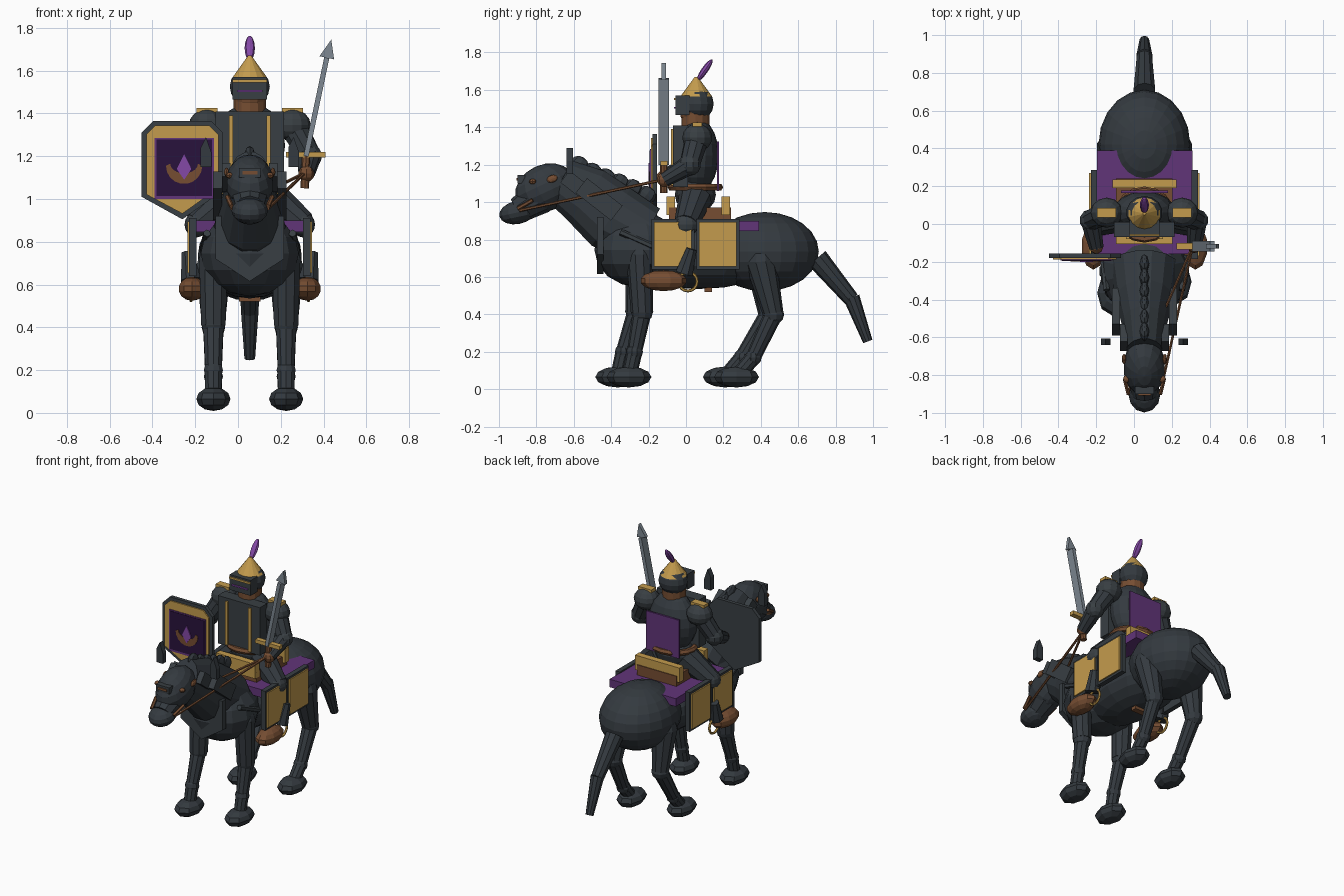
import bpy, bmesh, math
from mathutils import Vector, Matrix

if "Cube" in bpy.data.objects:
    bpy.data.objects.remove(bpy.data.objects["Cube"])

CX = 0.055  # centre line of horse and rider


def material(name, col):
    m = bpy.data.materials.new(name)
    m.diffuse_color = (*col, 1)
    m.use_nodes = True
    m.node_tree.nodes["Principled BSDF"].inputs["Base Color"].default_value = m.diffuse_color
    return m


DARK = material("charcoal", (0.034, 0.042, 0.050))
ARMOR = material("dark_iron", (0.040, 0.049, 0.056))
GOLD = material("gold", (0.55, 0.33, 0.075))
BROWN = material("leather", (0.18, 0.075, 0.032))
PURPLE = material("purple", (0.12, 0.035, 0.19))
DEEP = material("deep_purple", (0.022, 0.006, 0.045))
PLUME = material("bright_purple", (0.23, 0.065, 0.38))
STEEL = material("steel", (0.21, 0.25, 0.29))


def finish(name, mat, bm):
    bmesh.ops.recalc_face_normals(bm, faces=bm.faces)
    me = bpy.data.meshes.new(name)
    bm.to_mesh(me)
    bm.free()
    me.materials.append(mat)
    ob = bpy.data.objects.new(name, me)
    bpy.context.collection.objects.link(ob)
    return ob


def ball(name, mat, loc, rad, tilt=0, seg=12, rings=8):
    bm = bmesh.new()
    M = Matrix.Translation(loc) @ Matrix.Rotation(math.radians(tilt), 4, 'X') @ Matrix.Diagonal((*rad, 1))
    bmesh.ops.create_uvsphere(bm, u_segments=seg, v_segments=rings, radius=1, matrix=M)
    return finish(name, mat, bm)


def box(name, mat, lo, hi, tilt=0):
    lo, hi = Vector(lo), Vector(hi)
    bm = bmesh.new()
    M = Matrix.Translation((lo + hi) / 2) @ Matrix.Rotation(math.radians(tilt), 4, 'X') @ Matrix.Diagonal((*(hi - lo), 1))
    bmesh.ops.create_cube(bm, size=1, matrix=M)
    return finish(name, mat, bm)


def rod(name, mat, a, b, r1, r2, sides=10):
    a, b = Vector(a), Vector(b)
    bm = bmesh.new()
    M = Matrix.Translation((a + b) / 2) @ (b - a).to_track_quat('Z', 'Y').to_matrix().to_4x4()
    bmesh.ops.create_cone(bm, cap_ends=True, segments=sides, radius1=r1, radius2=r2,
                          depth=(b - a).length, matrix=M)
    return finish(name, mat, bm)


def prism(name, mat, pts, y0, y1):
    bm = bmesh.new()
    f = bm.faces.new([bm.verts.new((x, y0, z)) for x, z in pts])
    new = bmesh.ops.extrude_face_region(bm, geom=[f])['geom']
    bmesh.ops.translate(bm, vec=(0, y1 - y0, 0), verts=[v for v in new if isinstance(v, bmesh.types.BMVert)])
    return finish(name, mat, bm)


def loft(name, mat, rings, n=14):
    """Elliptic tube in the centre plane; rings are (y, z, half width, half depth)."""
    bm, loops = bmesh.new(), []
    for i, (y, z, rx, rd) in enumerate(rings):
        p, q = rings[max(i - 1, 0)], rings[min(i + 1, len(rings) - 1)]
        t = Vector((0, q[0] - p[0], q[1] - p[1])).normalized()
        nrm = Vector((0, -t.z, t.y))
        loops.append([bm.verts.new(Vector((CX + rx * math.cos(a), y, z)) + nrm * rd * math.sin(a))
                      for a in (2 * math.pi * k / n for k in range(n))])
    for u, v in zip(loops, loops[1:]):
        for k in range(n):
            bm.faces.new((u[k], u[(k + 1) % n], v[(k + 1) % n], v[k]))
    bm.faces.new(loops[0])
    bm.faces.new(loops[-1])
    return finish(name, mat, bm)


def ring(name, mat, loc, rx, rd, thick, rot=(0, 0, 0)):
    bpy.ops.mesh.primitive_torus_add(major_segments=16, minor_segments=6, major_radius=1,
                                     minor_radius=thick / rx, location=loc, rotation=rot)
    ob = bpy.context.object
    ob.name = name
    ob.scale = (rx, rd, rx)
    ob.data.materials.append(mat)
    return ob


# Horse body
ball("rump", DARK, (CX, .42, .735), (.243, .29, .212), seg=20, rings=12)
ball("barrel", DARK, (CX, .06, .715), (.225, .46, .18), seg=16, rings=10)
ball("chest", DARK, (CX, -.25, .745), (.235, .24, .2), seg=14, rings=8)
loft("neck", DARK, [(-.22, .82, .18, .17), (-.40, .92, .155, .19), (-.53, 1.03, .12, .17), (-.67, 1.11, .095, .13)])
for i in range(6):
    t = i / 5
    ball("mane_tuft", DARK, (CX, -.57 + .36 * t, 1.2 - .2 * t - .02 * math.cos(math.pi * t) + .02),
         (.026, .052, .045), -35, 8, 6)
prism("chest_plate", ARMOR, [(CX - .16, .92), (CX + .16, .92), (CX + .16, .72), (CX, .615), (CX - .16, .72)], -.475, -.44)

# Horse head and bridle
ball("head", DARK, (CX, -.755, 1.075), (.112, .165, .125), 25, 14, 9)
rod("snout", DARK, (CX, -.78, 1.03), (CX, -.90, .955), .095, .07)
ball("muzzle", DARK, (CX, -.90, .945), (.085, .1, .062), 12, 12, 8)
box("brow_plate", ARMOR, (CX - .05, -.9, 1.1), (CX + .05, -.86, 1.145))
box("brow_trim", BROWN, (CX - .035, -.907, 1.115), (CX + .035, -.899, 1.13))
for s in (-1, 1):
    x = CX + s * .205
    prism("ear", DARK, [(x - .025, 1.15), (x + .025, 1.15), (x + .025, 1.22), (x, 1.29), (x - .025, 1.24)], -.64, -.605)
    ball("eye", BROWN, (CX + s * .095, -.82, 1.11), (.018, .02, .014), 0, 8, 6)
    ball("bridle_stud", BROWN, (CX + s * .108, -.715, 1.125), (.012, .03, .02), 20, 8, 6)
    rod("cheek_strap", BROWN, (CX + s * .085, -.90, .965), (CX + s * .105, -.82, 1.01), .011, .011, 6)
    rod("rein", BROWN, (CX + s * .085, -.89, .955), (.31, -.12, 1.12), .008, .008, 6)
    # Neck plates and chest bars
    xs = sorted((CX + s * .13, CX + s * .172))
    box("neck_plate", ARMOR, (xs[0], -.585, .965), (xs[1], -.345, 1.065), -38)
    box("upper_neck_plate", ARMOR, (CX + s * .11 - .02, -.66, 1.06), (CX + s * .11 + .02, -.54, 1.14), -38)
    rod("chest_bar", ARMOR, (CX + s * .2, -.35, .84), (CX + s * .22, -.17, .76), .018, .018, 6)

# Legs: the two sides stand at slightly different strides
for s, off in ((-1, -.03), (1, .03)):
    x = CX + s * .17
    legs = (("fore", (-.25, .72), (-.25 + off * .5, .41), (-.305 + off, .2), (-.335 + off, .065), .07, .06),
            ("hind", (.40, .68), (.455 + off * .4, .40), (.33 + off, .17), (.24 + off, .065), .085, .055))
    for n, hip, knee, fet, hoof, r1, r2 in legs:
        P = [(x, *q) for q in (hip, knee, fet, hoof)]
        rod(n + "_upper_leg", DARK, P[0], P[1], r1, r2)
        ball(n + "_shoulder", DARK, P[0], (r1, r1, r1), 0, 10, 6)
        ball(n + "_knee", DARK, P[1], (.058, .058, .055), 0, 10, 6)
        rod(n + "_lower_leg", DARK, P[1], P[2], .05, .04)
        ball(n + "_fetlock", DARK, P[2], (.047, .045, .045), 0, 10, 6)
        rod(n + "_pastern", DARK, P[2], P[3], .042, .04)
        ball(n + "_hoof", DARK, P[3], (.08, .12, .056), 0, 8, 6)

# Tail
rod("tail_upper", DARK, (CX, .70, .70), (CX, .885, .48), .06, .042)
rod("tail_lower", DARK, (CX, .885, .49), (CX, .972, .255), .044, .026)

# Saddle cloth, panels and saddle
box("saddle_cloth", PURPLE, (-.195, -.16, .845), (.31, .39, .9))
for s in (-1, 1):
    for y in (-.07, .17):
        x0, x1 = sorted((CX + s * .25, CX + s * .283))
        box("side_panel", ARMOR, (x0, y - .115, .64), (x1, y + .115, .91))
        x0, x1 = sorted((CX + s * .283, CX + s * .292))
        box("panel_face", GOLD, (x0, y - .1, .655), (x1, y + .1, .895))
box("saddle_seat", BROWN, (CX - .15, -.09, .9), (CX + .15, .24, .97))
box("pommel", GOLD, (CX - .15, -.105, .93), (CX + .15, -.06, 1.03))
box("cantle", GOLD, (CX - .17, .19, .93), (CX + .17, .235, 1.03))
box("girth", BROWN, (CX - .05, .1, .52), (CX + .05, .14, .62))

# Rider legs, boots and stirrups
for s in (-1, 1):
    hip, knee, ankle = (CX + s * .08, .05, 1.02), (CX + s * .25, .0, .88), (CX + s * .275, -.01, .62)
    rod("thigh", DARK, hip, knee, .09, .065)
    ball("knee_guard", ARMOR, knee, (.055, .07, .06))
    rod("shin", DARK, (CX + s * .29, .03, .75), ankle, .03, .05, 8)
    ball("boot", BROWN, (CX + s * .27, -.12, .58), (.066, .125, .056), 0, 10, 7)
    ring("stirrup", GOLD, (CX + s * .275, .01, .575), .05, .05, .008, (0, math.pi / 2, 0))

# Rider torso
ball("hips", DARK, (CX, .05, 1.04), (.14, .11, .1))
ball("torso", DARK, (CX, .06, 1.25), (.165, .115, .2), 0, 16, 10)
box("breastplate", ARMOR, (CX - .16, -.07, 1.08), (CX + .16, .01, 1.41))
for s in (-1, 1):
    box("breast_trim", GOLD, (CX + s * .088 - .01, -.079, 1.09), (CX + s * .088 + .01, -.069, 1.39))
ring("belt", BROWN, (CX, .05, 1.08), .14, .13, .02)
box("cape", PURPLE, (CX - .125, .165, 1.06), (CX + .125, .177, 1.325))

# Arms
for s, elbow, hand in ((-1, (-.23, .02, 1.2), (-.2, -.12, 1.13)), (1, (.335, .02, 1.2), (.32, -.115, 1.12))):
    sh = Vector((CX + s * .2, .06, 1.345))
    ball("shoulder", ARMOR, sh, (.085, .08, .075))
    box("shoulder_trim", GOLD, sh + Vector((-.05, -.025, .06)), sh + Vector((.05, .025, .08)))
    rod("upper_arm", DARK, sh, elbow, .065, .055)
    ball("elbow", ARMOR, elbow, (.06, .06, .06), 0, 10, 7)
    rod("forearm", DARK, elbow, hand, .055, .04)
    ball("hand", BROWN, hand, (.038, .04, .04), 0, 8, 6)

# Head, helmet and plume
rod("neck_guard", BROWN, (CX, .05, 1.39), (CX, .05, 1.47), .075, .075, 12)
ball("face", BROWN, (CX, .045, 1.48), (.075, .078, .075))
ball("helmet", DARK, (CX, .06, 1.525), (.096, .088, .09), 0, 14, 8)
rod("helmet_cone", GOLD, (CX, .055, 1.565), (CX, .055, 1.67), .085, .008, 14)
box("visor", ARMOR, (CX - .08, -.055, 1.465), (CX + .08, .02, 1.57))
box("visor_band", GOLD, (CX - .08, -.063, 1.545), (CX + .08, -.054, 1.558))
box("visor_slit", PLUME, (CX - .06, -.063, 1.5), (CX + .06, -.054, 1.509))
ball("plume", PLUME, (CX, .1, 1.705), (.024, .018, .07), -35, 8, 8)

# Shield
SX, SZ = -.26, 1.14


def shield(k):
    return [(-.45 + k, 1.31 - k * .4), (-.395 + k * .4, 1.365 - k), (-.125 - k * .4, 1.365 - k), (-.07 - k, 1.31 - k * .4),
            (-.07 - k, 1.04 + k * .5), (SX, .905 + k * 1.2), (-.45 + k, 1.01 + k * .5)]


prism("shield_back", ARMOR, shield(0), -.155, -.18)
prism("shield_face", GOLD, shield(.022), -.18, -.188)
box("shield_border", PURPLE, (-.39, -.192, 1.0), (-.113, -.187, 1.285))
box("shield_field", DEEP, (-.382, -.195, 1.015), (-.121, -.191, 1.277))
arc = [math.radians(180 + 20 * i) for i in range(10)]
prism("crescent", BROWN, [(-.252 + .085 * math.cos(a), 1.155 + .085 * math.sin(a)) for a in arc]
      + [(-.252 + .065 * math.cos(a), 1.165 + .045 * math.sin(a)) for a in reversed(arc)], -.194, -.199)
prism("shield_gem", PLUME, [(-.252, 1.09), (-.218, 1.14), (-.252, 1.21), (-.286, 1.14)], -.194, -.201)

# Sword: the blade leans outward
a, b, c = Vector((.318, -.118, 1.2)), Vector((.415, -.118, 1.66)), Vector((.436, -.118, 1.745))
d = Vector((b.z - a.z, 0, a.x - b.x)).normalized()
w = .012
prism("blade", STEEL, [((p + d * k).x, (p + d * k).z) for p, k in ((a, -w), (a, w), (b, w), (b, -w))], -.146, -.09)
prism("blade_tip", STEEL, [(v.x, v.z) for v in (b - d * .035, b + d * .035, c)], -.13, -.106)
box("guard", GOLD, (.225, -.135, 1.195), (.41, -.1, 1.22))
rod("grip", BROWN, (.318, -.118, 1.2), (.312, -.118, 1.05), .02, .02, 8)
